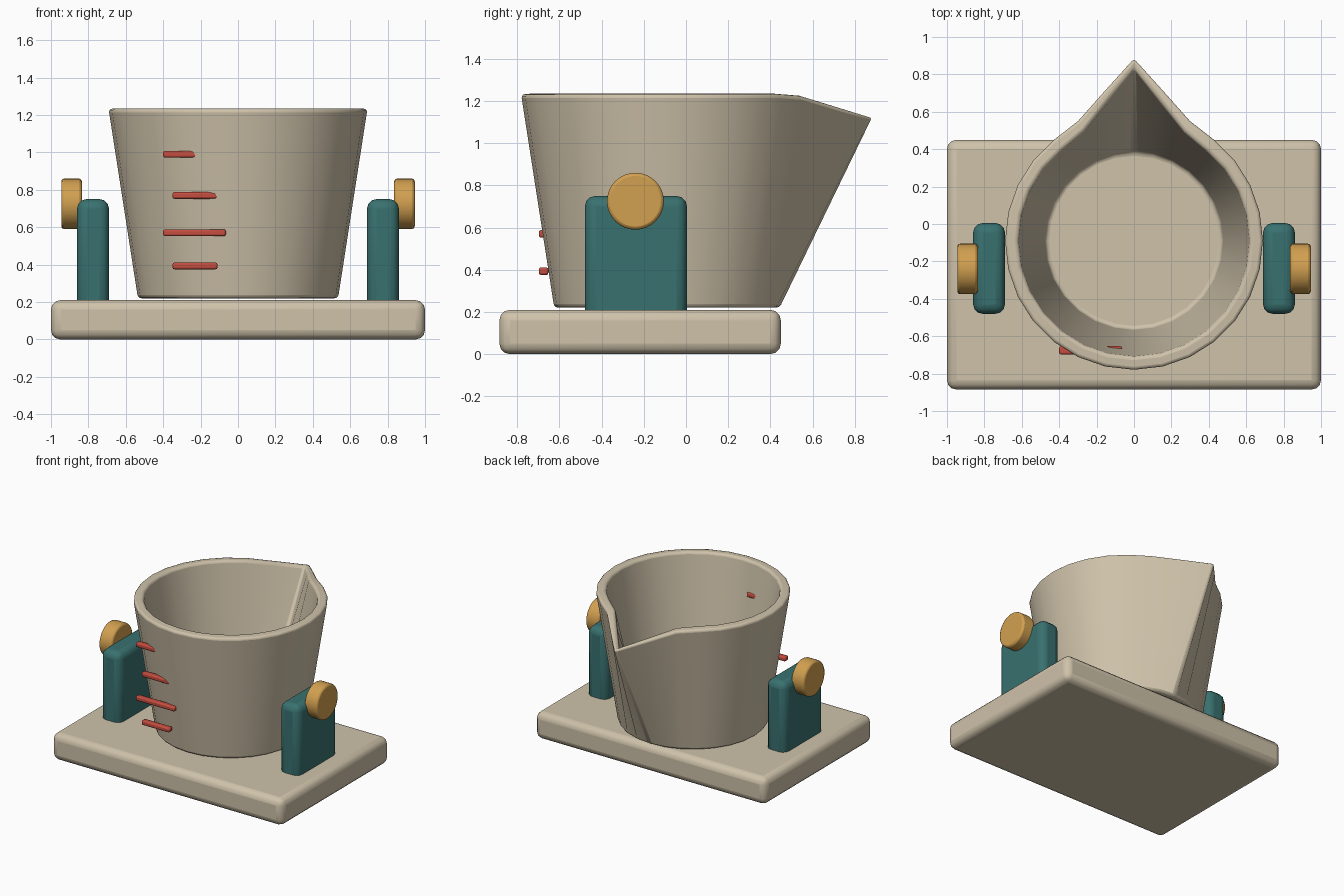
import bpy, bmesh, math
from mathutils import Matrix

if "Cube" in bpy.data.objects:
    bpy.data.objects.remove(bpy.data.objects["Cube"], do_unlink=True)


def material(name, rgb):
    m = bpy.data.materials.new(name)
    m.use_nodes = True
    m.diffuse_color = (*rgb, 1)
    m.node_tree.nodes["Principled BSDF"].inputs["Base Color"].default_value = (*rgb, 1)
    return m


CREAM = material("cream", (0.62, 0.54, 0.40))
TEAL = material("teal", (0.04, 0.165, 0.16))
BRASS = material("brass", (0.64, 0.35, 0.08))
RED = material("red", (0.56, 0.075, 0.05))


def finish(name, bm, mat, bevel, segments=3):
    bmesh.ops.recalc_face_normals(bm, faces=bm.faces)
    mesh = bpy.data.meshes.new(name)
    bm.to_mesh(mesh)
    bm.free()
    mesh.materials.append(mat)
    ob = bpy.data.objects.new(name, mesh)
    bpy.context.collection.objects.link(ob)
    mod = ob.modifiers.new("soft_edges", "BEVEL")
    mod.width, mod.segments = bevel, segments
    mod.limit_method, mod.angle_limit = "ANGLE", math.radians(30)
    bpy.ops.object.select_all(action="DESELECT")
    ob.select_set(True)
    bpy.context.view_layer.objects.active = ob
    bpy.ops.object.shade_smooth_by_angle(angle=math.radians(35))
    return ob


def box(name, low, high, mat, bevel, segments=3):
    bm = bmesh.new()
    bmesh.ops.create_cube(bm, size=1)
    for v in bm.verts:
        v.co = [a + (c + 0.5) * (b - a) for a, b, c in zip(low, high, v.co)]
    return finish(name, bm, mat, bevel, segments)


# Base slab
box("base", (-1, -0.885, 0), (1, 0.45, 0.21), CREAM, 0.05)

# Uprights with round side knobs
for side, s in (("left", 1), ("right", -1)):
    xs = sorted((s * 0.69, s * 0.86))
    box(side + "_upright", (xs[0], -0.48, 0.12), (xs[1], 0.005, 0.75), TEAL, 0.05)
    bm = bmesh.new()
    bmesh.ops.create_cone(bm, cap_ends=True, segments=32, radius1=0.135,
                          radius2=0.135, depth=0.11)
    bmesh.ops.transform(bm, verts=bm.verts,
                        matrix=Matrix.Translation((s * 0.89, -0.24, 0.725))
                        @ Matrix.Rotation(math.pi / 2, 4, "Y"))
    finish(side + "_knob", bm, BRASS, 0.015, 2)

# Tapered cup with a pulled-out pouring lip at the back
SIDES, CENTRE = 28, -0.09
OUTER_LIP = {0: 0.29, 1: 0.135, 2: 0.02}
INNER_LIP = {0: 0.305, 1: 0.145, 2: 0.025}
LIP_DROP = {0: 0.11, 1: 0.058, 2: 0.008}


def ring(bm, radius, z, lip=None):
    verts = []
    for i in range(SIDES):
        a = math.pi / 2 + math.tau * i / SIDES
        k = min(i, SIDES - i)
        push = lip.get(k, 0) if lip else 0
        drop = LIP_DROP.get(k, 0) if lip else 0
        verts.append(bm.verts.new((radius * math.cos(a),
                                   CENTRE + radius * math.sin(a) + push, z - drop)))
    return verts


bm = bmesh.new()
rings = [ring(bm, 0.535, 0.22), ring(bm, 0.692, 1.232, OUTER_LIP),
         ring(bm, 0.62, 1.237, INNER_LIP), ring(bm, 0.473, 0.285)]
for a, b in zip(rings, rings[1:]):
    for i in range(SIDES):
        j = (i + 1) % SIDES
        bm.faces.new((a[i], a[j], b[j], b[i]))
bm.faces.new(rings[0])
bm.faces.new(rings[-1])
finish("cup", bm, CREAM, 0.02, 3)

# Measuring marks, alternating short and long
for n, z in enumerate((0.393, 0.57, 0.77, 0.99)):
    x0, x1 = ((-0.35, -0.11), (-0.4, -0.065))[n % 2]
    box(f"measure_mark_{n + 1}", (x0, -0.698, z - 0.018), (x1, -0.653, z + 0.018),
        RED, 0.01, 2)
